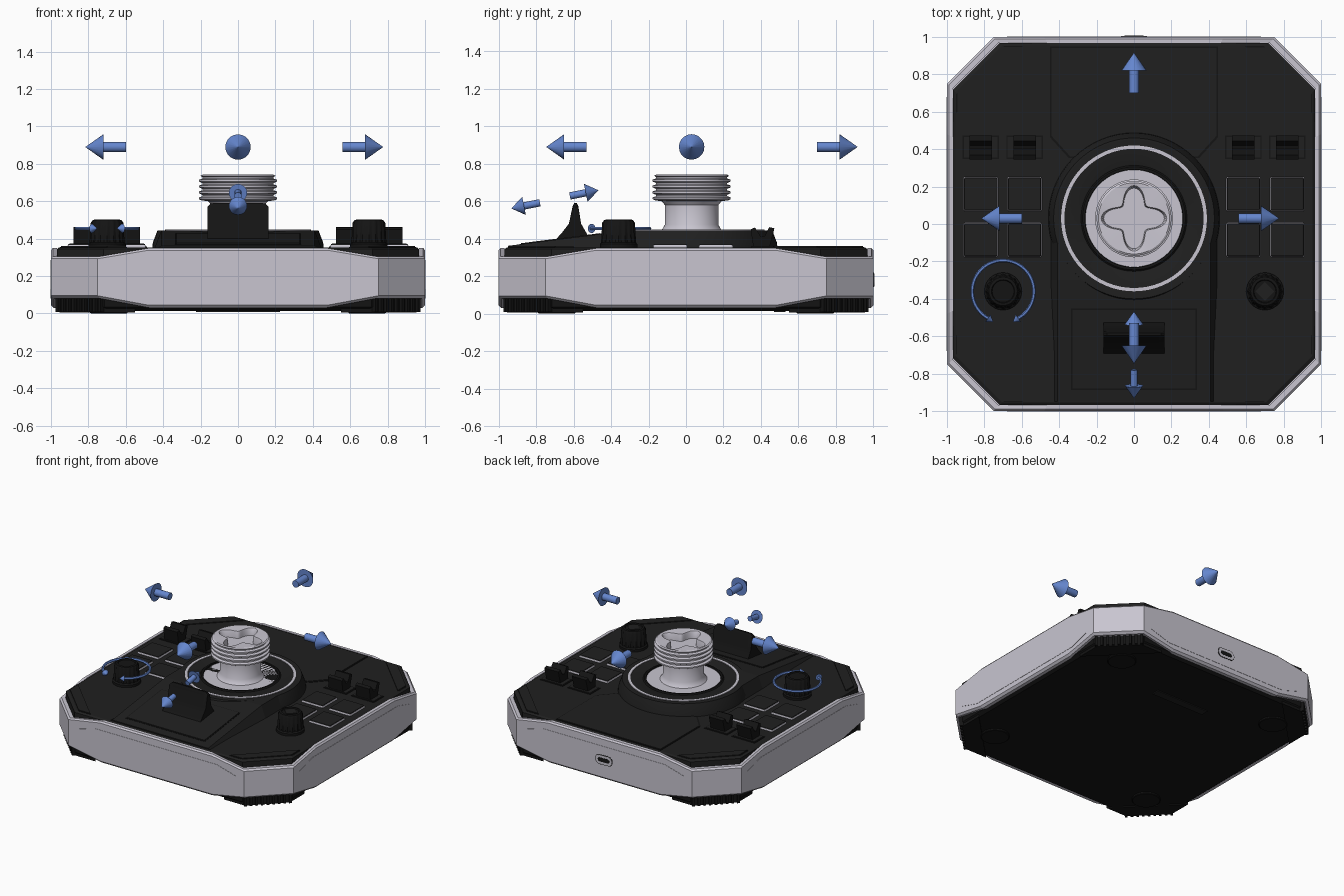
import bpy, bmesh, math
from math import sin, cos, pi, radians
from mathutils import Vector, Matrix

if "Cube" in bpy.data.objects:
    bpy.data.objects.remove(bpy.data.objects["Cube"])


def material(name, rgb):
    m = bpy.data.materials.new(name)
    m.use_nodes = True
    m.diffuse_color = (*rgb, 1)
    bsdf = m.node_tree.nodes["Principled BSDF"]
    bsdf.inputs["Base Color"].default_value = (*rgb, 1)
    bsdf.inputs["Roughness"].default_value = 0.6
    return m


SILVER = material("silver", (0.58, 0.56, 0.63))
BLACK = material("soft black", (0.014, 0.014, 0.014))
DARK = material("deep black", (0.007, 0.007, 0.007))
BLUE = material("arrow blue", (0.13, 0.24, 0.62))


def add_mesh(name, verts, faces, mat, smooth=False, matrix=None):
    me = bpy.data.meshes.new(name)
    me.from_pydata(verts, [], faces)
    bm = bmesh.new()
    bm.from_mesh(me)
    if matrix:
        bm.transform(matrix)
    bmesh.ops.recalc_face_normals(bm, faces=bm.faces)
    bm.to_mesh(me)
    bm.free()
    if smooth:
        me.shade_smooth()
        me.set_sharp_from_angle(angle=radians(32))
    me.materials.append(mat)
    ob = bpy.data.objects.new(name, me)
    bpy.context.collection.objects.link(ob)
    return ob


def loft(name, rings, mat, smooth=False, matrix=None, capped=True):
    n = len(rings[0])
    verts = [p for ring in rings for p in ring]
    faces = [(k * n + i, k * n + (i + 1) % n, (k + 1) * n + (i + 1) % n, (k + 1) * n + i)
             for k in range(len(rings) - 1) for i in range(n)]
    if capped:
        faces += [tuple(range(n)), tuple(range(len(verts) - n, len(verts)))]
    return add_mesh(name, verts, faces, mat, smooth, matrix)


def prism(name, pts, z0, z1, mat, grow=0.0, slope=0.0, matrix=None, bevel=0.0):
    """Extrude an outline, optionally grown about its middle and tilted along y."""
    cx, cy = (sum(p[a] for p in pts) / len(pts) for a in (0, 1))
    out = [(x + math.copysign(grow, x - cx), y + math.copysign(grow, y - cy)) for x, y in pts]
    ob = loft(name, [[(x, y, z + slope * y) for x, y in out] for z in (z0, z1)], mat, matrix=matrix)
    if bevel:
        mod = ob.modifiers.new("soft edge", "BEVEL")
        mod.width, mod.segments = bevel, 2
    return ob


def lathe(name, profile, mat, at=(0, 0), n=48, matrix=None, smooth=True):
    """Profile rows are radius, height and an optional (amount, count) ripple."""
    rings = []
    for r, z, *rip in profile:
        amt, cnt = rip[0] if rip else (0, 1)
        rings.append([(at[0] + r * (1 + amt * cos(cnt * a)) * cos(a),
                       at[1] + r * (1 + amt * cos(cnt * a)) * sin(a), z)
                      for a in (2 * pi * i / n for i in range(n))])
    return loft(name, rings, mat, smooth, matrix)


def rect(cx, cy, w, h):
    return [(cx + sx * w / 2, cy + sy * h / 2) for sx, sy in ((-1, -1), (1, -1), (1, 1), (-1, 1))]


def panel(name, pts, z, slope=0.0):
    prism(name + "_groove", pts, z - .004, z + .002, DARK, .008, slope)
    prism(name, pts, z - .004, z + .005, BLACK, 0, slope)


def arrow(name, tail, direction, size=1.0, shaft=0.12):
    d = Vector(direction).normalized()
    mtx = Matrix.Translation(tail) @ d.to_track_quat("Z", "Y").to_matrix().to_4x4() @ Matrix.Scale(size, 4)
    lathe(name, [(.027, 0), (.027, shaft), (.068, shaft), (.001, shaft + .095)], BLUE, n=20, matrix=mtx)


# Outer shell: rim and underside step towards the middle height at the cut corners
def shell_ring(scale, upper, dz):
    ring = []
    for q in range(4):
        rot = Matrix.Rotation(q * pi / 2, 3, "Z")
        for x in (-.75, -.48, .48, .75):
            corner = abs(x) > .6
            z = (.305 if corner else .35) if upper else (.08 if corner else .03)
            ring.append(tuple(rot @ Vector((x * scale, -scale, z + dz))))
    return ring


loft("shell", [shell_ring(*r) for r in ((.95, False, 0), (.985, False, 0), (1, False, .015), (1, True, -.012),
                                        (.99, True, 0), (.968, True, 0), (.968, True, -.06))],
     SILVER, capped=False)


def octagon(s, cut=.25):
    c = s - cut
    return [(-c, -s), (c, -s), (s, -c), (s, c), (c, s), (-c, s), (-s, c), (-s, -c)]


# Deck and underside
loft("deck", [[(x, y, z) for x, y in octagon(s)] for s, z in ((.968, .2), (.968, .345), (.955, .354))], BLACK)
loft("base", [[(x, y, z) for x, y in octagon(s)] for s, z in ((.94, .014), (.965, .035), (.965, .12))], DARK)

# Corners: deck panels, ribbed feet and round pads
for q in range(4):
    turn = Matrix.Rotation(q * pi / 2, 4, "Z")
    for nm, mat, grow, top in (("corner_groove", DARK, .006, .356), ("corner_panel", BLACK, 0, .36)):
        prism(nm, [(.60, .945), (.70, .945), (.945, .70), (.945, .60)], .35, top, mat, grow, matrix=turn)
    prism("corner_foot", [(.55, .955), (.73, .955), (.955, .73), (.955, .55)], .006, .085, DARK, matrix=turn)
    for k in range(9):
        t = -.16 + k * .04
        prism("foot_rib", rect(t, 1.195, .018, .03), .008, .08, DARK,
              matrix=turn @ Matrix.Rotation(-pi / 4, 4, "Z"))
    spot = turn @ Vector((.69, .69, 0))
    lathe("foot_pad", [(.095, 0), (.1, .004), (.1, .02)], DARK, spot[:2], 32)
    # Raised panel along each side wall
    wall = turn @ Matrix.Translation((0, -.997, 0)) @ Matrix.Rotation(pi / 2, 4, "X")
    prism("side_panel", [(-.68, .13), (-.52, .08), (.52, .08), (.68, .13), (.68, .24), (.52, .285),
                         (-.52, .285), (-.68, .24)], 0, .005, SILVER, matrix=wall)
prism("base_slot", rect(0, .5, .45, .06), .008, .016, BLACK)

# Rear socket
back = Matrix.Translation((0, .999, .18)) @ Matrix.Rotation(-pi / 2, 4, "X")


def pill(w, h, n=8):
    return [(math.copysign((w - h) / 2, cos(a)) + h / 2 * cos(a), h / 2 * sin(a))
            for a in (pi / n + 2 * pi * i / (2 * n) for i in range(2 * n))]


for nm, w, h, t, mat in (("socket_gap", .15, .078, .0045, DARK), ("socket_frame", .14, .068, .006, SILVER),
                         ("socket_hole", .1, .032, .0075, DARK)):
    prism(nm, pill(w, h), 0, t, mat, matrix=back)

# Raised centre: round platform with a bowl, and a sloping front wedge
C = (0, .03)
panel("rear_panel", [(-.44, .94), (.44, .94), (.44, .47), (.34, .36), (-.34, .36), (-.44, .47)], .355)
lathe("round_platform", [(.46, .34), (.455, .38), (.43, .445), (.29, .445), (.27, .435), (.235, .39), (.01, .375)],
      BLACK, C, 64)
lathe("platform_ring", [(.372, .44), (.372, .449), (.39, .449), (.39, .44)], SILVER, C, 64)
lathe("bowl_ring", [(.255, .42), (.262, .449), (.275, .449), (.285, .44)], DARK, C, 64)


def ramp(y):
    return min(.445, .362 + (y + .95) * .127)


verts, faces, N = [], [], 24
for i in range(N + 1):
    a = pi + pi * i / N
    x, end = .41 * cos(a), C[1] + .41 * sin(a)
    edge = .45 / .41 if i in (0, N) else 1
    ys = (-.95, min(-.3, end - .01), end)
    verts += [(x, y, ramp(y)) for y in ys] + [(x * edge, y, .34) for y in ys]
    if i:
        a0, b0 = (i - 1) * 6, i * 6
        faces += [(a0 + p, a0 + q, b0 + q, b0 + p) for p, q in ((0, 1), (1, 2), (2, 5), (5, 4), (4, 3), (3, 0))]
faces += [(s, s + 1, s + 4, s + 3) for s in (0, 1, N * 6, N * 6 + 1)]
add_mesh("front_wedge", verts, faces, BLACK)
panel("lever_panel", rect(0, -.67, .66, .42), .362 + .95 * .127, .127)

# Lever: concave profile swept across, with narrowing top corners
side = [(-.70, .39), (-.66, .435), (-.625, .48), (-.605, .575), (-.597, .59),
        (-.583, .59), (-.575, .575), (-.56, .48), (-.54, .445), (-.52, .41)]
loft("lever", [[(x, y, min(z, cap)) for y, z in side] for x, cap in
               ((-.163, .57), (-.145, .588), (-.13, .592), (.13, .592), (.145, .588), (.163, .57))], DARK, True)

# Thumb stick: flared neck, threaded head, four-lobed recess on top
threads = [(r, .607 + .0315 * k + dz) for k in range(4) for r, dz in ((.208, .004), (.208, .014), (.19, .02), (.19, .027))]
lobes = (.3, 4)
lathe("thumb_stick", [(.21, .38), (.19, .415), (.16, .445), (.143, .475), (.143, .58), (.16, .6), (.195, .605)]
      + threads + [(.2, .736), (.19, .742), (.135, .738, lobes), (.13, .73, lobes), (.125, .685, lobes)],
      SILVER, C, 64)

# Knobs, square buttons and rocker switches on both sides
for s, nm in ((-1, "right"), (1, "left")):
    spot = (.7 * s, -.36)
    lathe(nm + "_knob", [(.1, .35), (.1, .372), (.09, .38, (.04, 16)), (.084, .485, (.04, 16)),
                         (.076, .5), (.062, .503), (.058, .496)], DARK, spot, 64)
    for x in (.585, .82):
        for y in (-.085, .16):
            prism(nm + "_button_edge", rect(x * s, y, .184, .184), .34, .368, SILVER, bevel=.008)
            prism(nm + "_button_top", rect(x * s, y, .176, .176), .36, .373, BLACK, bevel=.006)
        panel(nm + "_switch_base", rect(x * s, .41, .18, .11), .356)
        vee = [(.36, .352), (.445, .352), (.472, .455), (.445, .462), (.42, .415),
               (.4, .41), (.368, .46), (.345, .45)]
        loft(nm + "_switch", [[(x * s + dx, y, z) for y, z in vee] for dx in (-.06, .06)], DARK)
lathe("knob_cap_mark", [(.05, .49), (.05, .5)], BLACK, (.7, -.36), 4, smooth=False)

# Stick motion arrows
for nm, tail, d in (("right", (-.6, .03), (-1, 0)), ("left", (.56, .03), (1, 0)),
                    ("front", (0, -.53), (0, -1)), ("back", (0, .7), (0, 1))):
    arrow("stick_arrow_" + nm, (*tail, .89), (*d, 0))

# Lever motion arrows
arrow("lever_arrow_back", (0, -.62, .628), (0, 1, .2), .72)
arrow("lever_arrow_front", (0, -.78, .592), (0, -1, -.2), .72)

# Turning arrow around one knob
K, R = Vector((-.7, -.36, .455)), .165
arc = [K + R * Vector((cos(a), sin(a), 0)) for a in (radians(-60 + 300 * i / 60) for i in range(61))]
loft("turn_arc", [[tuple(K + Vector(((R + .01 * cos(t)) * cos(a), (R + .01 * cos(t)) * sin(a), .01 * sin(t))))
                   for t in (2 * pi * j / 6 for j in range(6))]
                  for a in (radians(-60 + 300 * i / 60) for i in range(61))], BLUE, True)
for tip, prev in ((arc[0], arc[2]), (arc[-1], arc[-3])):
    arrow("turn_arrow_head", tip, tip - prev, .36, .005)
